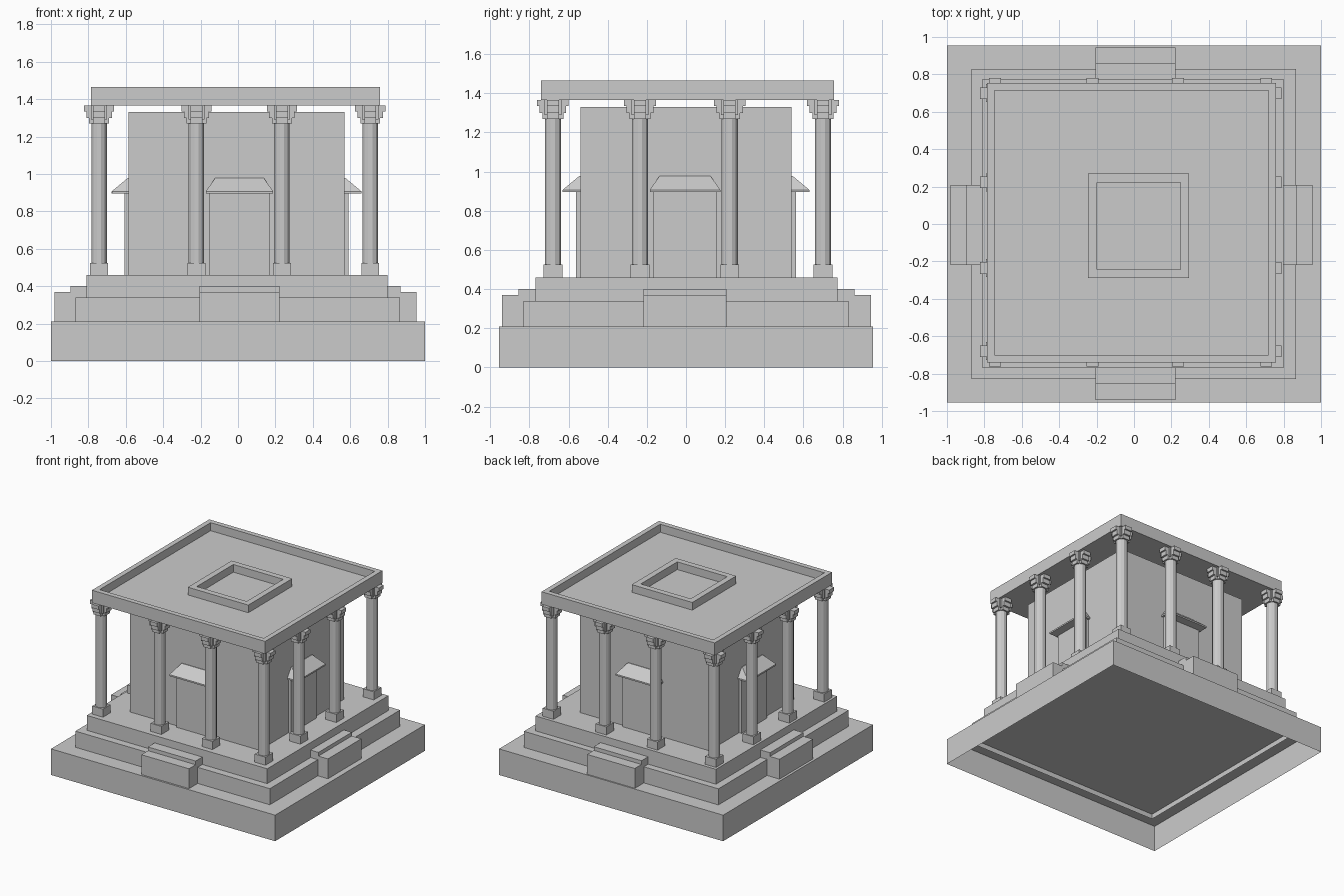
import bpy, bmesh
from math import pi
from mathutils import Matrix, Vector

cube = bpy.data.objects.get("Cube")
if cube:
    bpy.data.objects.remove(cube)

stone = bpy.data.materials.new("grey_stone")
stone.use_nodes = True
stone.diffuse_color = (0.6, 0.6, 0.6, 1)
stone.node_tree.nodes["Principled BSDF"].inputs["Base Color"].default_value = (0.6, 0.6, 0.6, 1)


def finish(bm, name, matrix=None):
    mesh = bpy.data.meshes.new(name)
    bm.to_mesh(mesh)
    bm.free()
    mesh.materials.append(stone)
    obj = bpy.data.objects.new(name, mesh)
    bpy.context.collection.objects.link(obj)
    if matrix:
        obj.matrix_world = matrix
    return obj


def add_box(bm, x0, x1, y0, y1, z0, z1):
    size = Vector((x1 - x0, y1 - y0, z1 - z0))
    centre = Vector((x0 + x1, y0 + y1, z0 + z1)) / 2
    return bmesh.ops.create_cube(bm, size=1, matrix=Matrix.Translation(centre) @ Matrix.Diagonal(size.to_4d()))


def box(name, *limits, open_bottom=False, matrix=None):
    bm = bmesh.new()
    add_box(bm, *limits)
    if open_bottom:
        bm.normal_update()
        bottom = [f for f in bm.faces if f.normal.z < -0.9]
        bmesh.ops.delete(bm, geom=bottom, context='FACES_ONLY')
    return finish(bm, name, matrix)


def sink_top(bm, thickness, depth):
    """Leave a rim on the top face and push the middle down."""
    bm.normal_update()
    top = max((f for f in bm.faces if f.normal.z > 0.9), key=lambda f: f.calc_center_median().z)
    bmesh.ops.inset_region(bm, faces=[top], thickness=thickness)
    inner = bmesh.ops.extrude_discrete_faces(bm, faces=[top])["faces"][0]
    bmesh.ops.translate(bm, verts=inner.verts, vec=(0, 0, -depth))


def tray(name, thickness, depth, *limits):
    bm = bmesh.new()
    add_box(bm, *limits)
    sink_top(bm, thickness, depth)
    return finish(bm, name)


# Hollow plinth and stepped platform
box("plinth", -1, 1, -0.955, 0.955, 0, 0.21, open_bottom=True)
box("lower_step", -0.87, 0.865, -0.83, 0.83, 0.17, 0.34, open_bottom=True)
box("upper_step", -0.81, 0.80, -0.77, 0.775, 0.34, 0.46)

# Inner chamber
box("chamber", -0.585, 0.57, -0.54, 0.54, 0.46, 1.33)

# Roof with rim, and raised curb round a central pit
tray("roof", 0.057, 0.065, -0.785, 0.76, -0.74, 0.755, 1.365, 1.465)
tray("roof_curb", 0.067, 0.063, -0.245, 0.295, -0.29, 0.27, 1.395, 1.462)


# Entrance steps, door panel and hipped awning, repeated on each side
def entrance(side, turn, wall, step, across):
    rot = Matrix.Rotation(turn, 4, 'Z')
    at_step = rot @ Matrix.Translation((across, -step, 0))
    box(side + "_entry_low_step", -0.213, 0.213, -0.17, -0.08, 0.21, 0.37, matrix=at_step)
    box(side + "_entry_high_step", -0.213, 0.213, -0.085, 0.02, 0.21, 0.40, matrix=at_step)
    at_wall = rot @ Matrix.Translation((across, -wall, 0))
    box(side + "_door", -0.163, 0.163, -0.022, 0.01, 0.46, 0.90, matrix=at_wall)
    box(side + "_awning_edge", -0.18, 0.18, -0.09, 0.0, 0.895, 0.907, matrix=at_wall)
    bm = bmesh.new()
    low = [bm.verts.new(p) for p in ((-0.18, -0.09, 0.907), (0.18, -0.09, 0.907),
                                     (0.18, 0, 0.907), (-0.18, 0, 0.907))]
    high = [bm.verts.new(p) for p in ((-0.13, -0.005, 0.978), (0.13, -0.005, 0.978),
                                      (0.13, 0, 0.978), (-0.13, 0, 0.978))]
    bm.faces.new(low[::-1])
    bm.faces.new(high)
    for i in range(4):
        j = (i + 1) % 4
        bm.faces.new((low[i], low[j], high[j], high[i]))
    finish(bm, side + "_awning", at_wall)


entrance("front", 0, 0.54, 0.77, 0.008)
entrance("left", pi / 2, 0.57, 0.785, -0.005)
entrance("back", pi, 0.54, 0.775, -0.008)
entrance("right", -pi / 2, 0.585, 0.81, 0.005)


# Columns: square foot, faceted shaft, cross-shaped stepped capital
def column(name, x, y):
    bm = bmesh.new()
    add_box(bm, -0.048, 0.048, -0.048, 0.048, 0.46, 0.525)
    bmesh.ops.create_cone(bm, cap_ends=True, segments=12, radius1=0.043, radius2=0.043, depth=0.80,
                          matrix=Matrix.Translation((0, 0, 0.92)) @ Matrix.Rotation(pi / 12, 4, 'Z'))
    add_box(bm, -0.043, 0.043, -0.043, 0.043, 1.29, 1.365)
    for reach, z0, z1 in ((0.053, 1.27, 1.31), (0.068, 1.30, 1.34), (0.081, 1.335, 1.365)):
        add_box(bm, -reach, reach, -0.031, 0.031, z0, z1)
        add_box(bm, -0.031, 0.031, -reach, reach, z0, z1)
    finish(bm, name, Matrix.Translation((x, y, 0)))


xs = (-0.743, -0.222, 0.235, 0.707)
ys = (-0.68, -0.235, 0.223, 0.70)
for i, x in enumerate(xs):
    for j, y in enumerate(ys):
        if i in (0, 3) or j in (0, 3):
            column(f"column_{i}_{j}", x, y)
